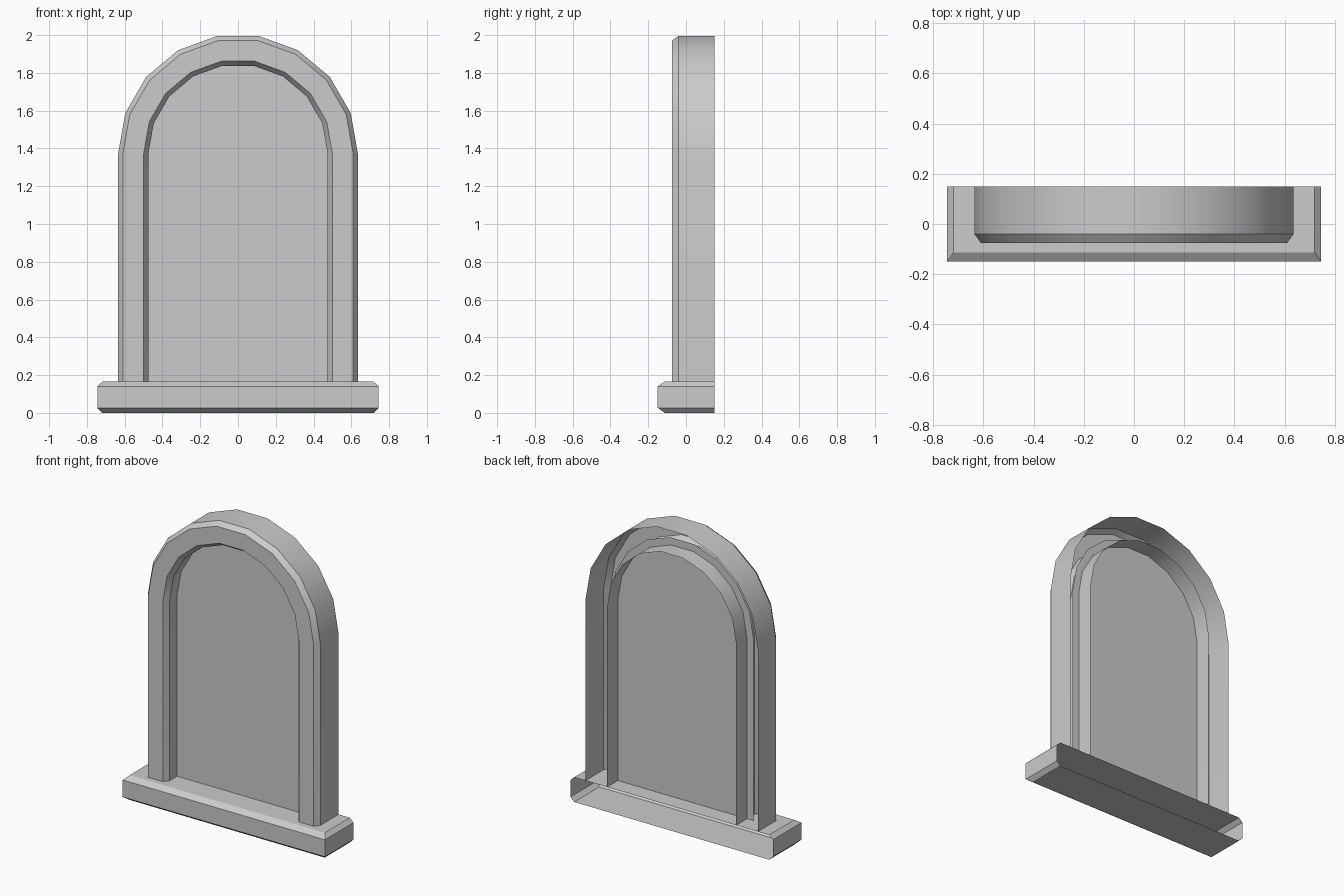
import bpy
from math import cos, sin, pi

cube = bpy.data.objects.get("Cube")
if cube:
    bpy.data.objects.remove(cube, do_unlink=True)

stone = bpy.data.materials.new("plain grey")
stone.use_nodes = True
GREY = (0.6, 0.6, 0.6, 1)
stone.diffuse_color = GREY
stone.node_tree.nodes["Principled BSDF"].inputs["Base Color"].default_value = GREY

BACK = 0.15       # open rear edge
SILL_TOP = 0.165
SPRING = 1.37     # height where the arch begins
SEGMENTS = 9


def arch(radius, y):
    """Round-headed outline, from the foot of one leg to the other."""
    curve = [(radius * cos(pi * i / SEGMENTS), y, SPRING + radius * sin(pi * i / SEGMENTS))
             for i in range(SEGMENTS + 1)]
    return [(radius, y, SILL_TOP)] + curve + [(-radius, y, SILL_TOP)]


def add_part(name, verts, faces):
    mesh = bpy.data.meshes.new(name)
    mesh.from_pydata(verts, [], faces)
    mesh.materials.append(stone)
    obj = bpy.data.objects.new(name, mesh)
    bpy.context.collection.objects.link(obj)
    bpy.ops.object.select_all(action="DESELECT")
    obj.select_set(True)
    bpy.context.view_layer.objects.active = obj
    bpy.ops.object.shade_smooth_by_angle()
    return obj


def loft(name, rings, caps=()):
    """Skin a list of open outlines, with optional extra faces."""
    n = len(rings[0])
    verts = [p for ring in rings for p in ring]
    faces = [(r * n + i, r * n + i + 1, (r + 1) * n + i + 1, (r + 1) * n + i)
             for r in range(len(rings) - 1) for i in range(n - 1)]
    return add_part(name, verts, faces + list(caps))


# Frame: outer wall, bevel, front band, inner bevel and jamb, open at the rear
profile = [(0.635, BACK), (0.635, -0.04), (0.61, -0.075),
           (0.5, -0.075), (0.475, -0.04), (0.475, BACK)]
loft("arched_frame", [arch(radius, y) for radius, y in profile])

# Recessed panel, with its rim running just behind the jamb
outline = arch(0.525, 0.038)
add_part("recessed_panel", outline, [tuple(reversed(range(len(outline))))])


# Sill: chamfered at the front and ends, open at the rear
def sill_outline(half_width, front, z):
    return [(-half_width, BACK, z), (-half_width, front, z),
            (half_width, front, z), (half_width, BACK, z)]


levels = [(0.718, -0.113, 0), (0.745, -0.15, 0.027),
          (0.745, -0.15, 0.14), (0.718, -0.113, SILL_TOP)]
loft("sill", [sill_outline(*level) for level in levels],
     caps=[(3, 2, 1, 0), (12, 13, 14, 15)])
